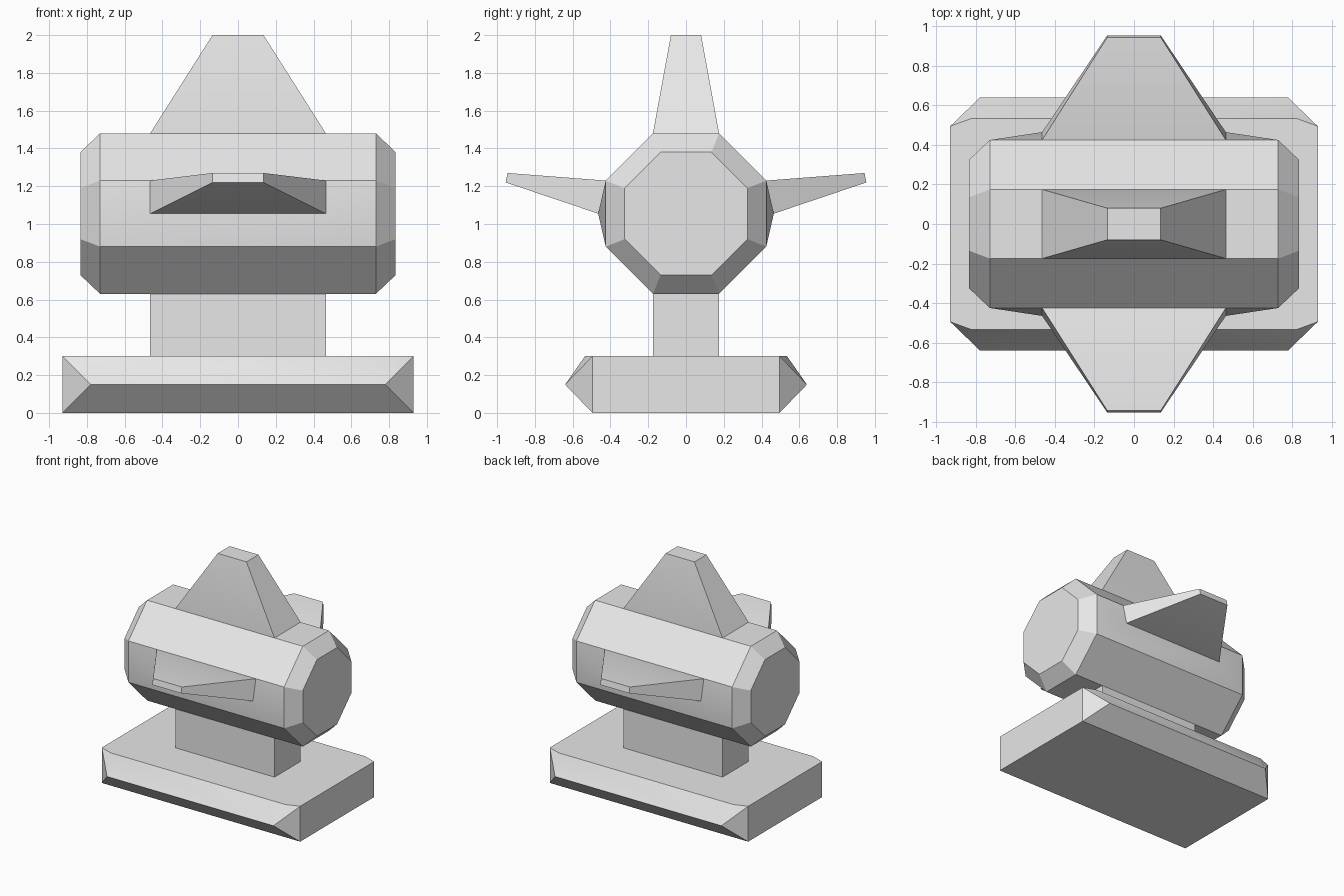
import bpy
import bmesh
import math

if "Cube" in bpy.data.objects:
    bpy.data.objects.remove(bpy.data.objects["Cube"], do_unlink=True)

GREY = (0.8, 0.8, 0.8, 1.0)
grey = bpy.data.materials.new("light_grey")
grey.use_nodes = True
grey.diffuse_color = GREY
shader = next(n for n in grey.node_tree.nodes if n.type == "BSDF_PRINCIPLED")
shader.inputs["Base Color"].default_value = GREY


def faceted_part(name, corners, y_signs=(-1, 1)):
    """Solid wrapped around corner points mirrored in x and in the given y signs."""
    bm = bmesh.new()
    for x, y, z in corners:
        for sx in (-1, 1):
            for sy in y_signs:
                bm.verts.new((sx * x, sy * y, z))
    bmesh.ops.remove_doubles(bm, verts=bm.verts, dist=0.0001)
    bmesh.ops.convex_hull(bm, input=bm.verts)
    bmesh.ops.dissolve_limit(bm, angle_limit=math.radians(1),
                             verts=bm.verts, edges=bm.edges)
    bmesh.ops.recalc_face_normals(bm, faces=bm.faces)
    mesh = bpy.data.meshes.new(name)
    bm.to_mesh(mesh)
    bm.free()
    mesh.materials.append(grey)
    obj = bpy.data.objects.new(name, mesh)
    bpy.context.collection.objects.link(obj)
    bpy.ops.object.select_all(action="DESELECT")
    obj.select_set(True)
    bpy.context.view_layer.objects.active = obj
    bpy.ops.object.shade_smooth_by_angle(angle=math.radians(30))
    return obj


def octagon(x, flat, reach, z):
    """Half of an octagon's corners, to be mirrored in y."""
    return [(x, a, z + s * b) for s in (-1, 1)
            for a, b in ((flat, reach), (reach, flat))]


FIN_X, TIP_X = 0.465, 0.135
AXIS_Z = 1.055

# Plinth with ridged front and back
faceted_part("plinth", [(0.93, 0.495, 0), (0.78, 0.64, 0.15),
                        (0.82, 0.535, 0.3), (0.93, 0.495, 0.3)])

# Neck between plinth and barrel
faceted_part("neck", [(FIN_X, 0.175, 0.25), (FIN_X, 0.175, 0.7)])

# Octagonal barrel with chamfered ends and slightly bulged sides
faceted_part("barrel", octagon(0.73, 0.175, 0.425, AXIS_Z)
             + octagon(0.835, 0.135, 0.325, AXIS_Z)
             + [(FIN_X, 0.465, AXIS_Z)])

# Upright fin
faceted_part("top_fin", [(FIN_X, 0.175, 1.4), (FIN_X, 0.175, 1.48),
                         (TIP_X, 0.08, 2.0)])

# Front and back fins, rooted inside the barrel
for name, side in (("front_fin", -1), ("back_fin", 1)):
    faceted_part(name, [(FIN_X, 0.35, AXIS_Z), (FIN_X, 0.35, 1.21),
                        (FIN_X, 0.465, AXIS_Z), (FIN_X, 0.425, 1.23),
                        (TIP_X, 0.955, 1.22), (TIP_X, 0.945, 1.27)], (side,))
